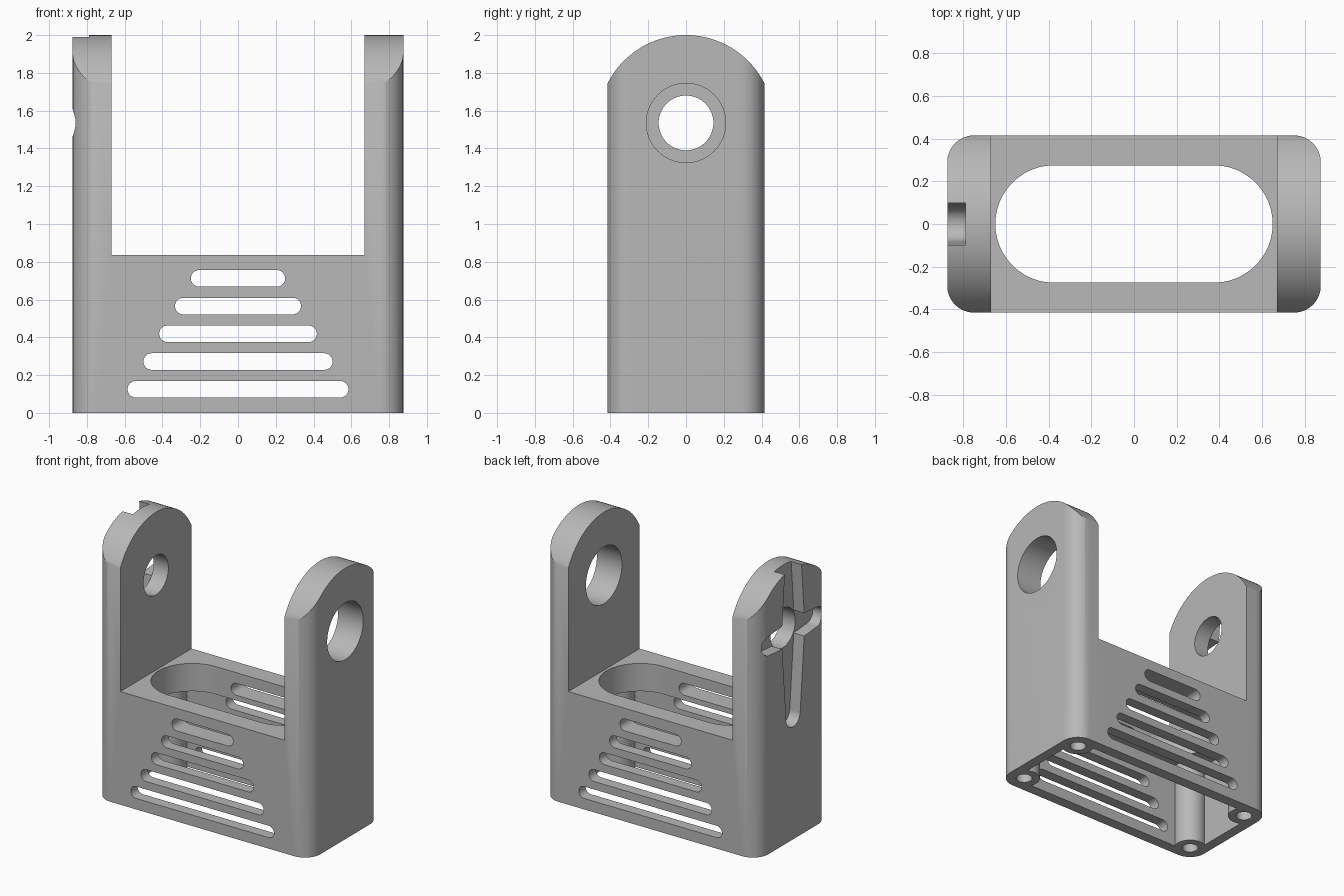
import bpy, bmesh
from math import sin, cos, pi, radians
from mathutils import Vector

cube = bpy.data.objects.get("Cube")
if cube:
    bpy.data.objects.remove(cube, do_unlink=True)

# Main sizes
HX, HY, CORNER = 0.875, 0.415, 0.125
ARM_X, DECK_Z, PIVOT_Z = 0.67, 0.835, 1.535
ARCH_R = 0.465


def arc(cx, cy, r, start, end, steps=16):
    return [(cx + r * cos(radians(start + (end - start) * i / steps)),
             cy + r * sin(radians(start + (end - start) * i / steps)))
            for i in range(steps + 1)]


def rounded_rect(hx, hy, r, steps=16):
    x, y = hx - r, hy - r
    return (arc(x, y, r, 0, 90, steps) + arc(-x, y, r, 90, 180, steps)
            + arc(-x, -y, r, 180, 270, steps) + arc(x, -y, r, 270, 360, steps))


def obround(half, r, cx=0, cy=0, steps=24):
    return arc(cx + half - r, cy, r, -90, 90, steps) + arc(cx - half + r, cy, r, 90, 270, steps)


def circle(cx, cy, r, steps=64):
    return arc(cx, cy, r, 0, 360, steps)[:-1]


def prism(name, outline, axis, low, high):
    """Extrude a closed 2D outline along an axis from low to high."""
    place = {"x": lambda a, b, t: (t, a, b),
             "y": lambda a, b, t: (a, t, b),
             "z": lambda a, b, t: (a, b, t)}[axis]
    bm = bmesh.new()
    face = bm.faces.new([bm.verts.new(place(a, b, low)) for a, b in outline])
    shift = Vector(place(0, 0, high)) - Vector(place(0, 0, low))
    top = bmesh.ops.extrude_face_region(bm, geom=[face], use_keep_orig=True)
    bmesh.ops.translate(bm, vec=shift,
                        verts=[v for v in top["geom"] if isinstance(v, bmesh.types.BMVert)])
    bmesh.ops.remove_doubles(bm, verts=bm.verts, dist=1e-5)
    bmesh.ops.recalc_face_normals(bm, faces=bm.faces)
    mesh = bpy.data.meshes.new(name)
    bm.to_mesh(mesh)
    bm.free()
    obj = bpy.data.objects.new(name, mesh)
    bpy.context.collection.objects.link(obj)
    return obj


def combine(target, tool, operation="DIFFERENCE"):
    mod = target.modifiers.new("cut", "BOOLEAN")
    mod.operation, mod.solver, mod.object = operation, "EXACT", tool
    bpy.context.view_layer.update()
    bpy.context.view_layer.objects.active = target
    bpy.ops.object.modifier_apply(modifier=mod.name)
    bpy.data.objects.remove(tool, do_unlink=True)


# Rounded block with arched arm tops
bracket = prism("pivot_bracket", rounded_rect(HX, HY, CORNER), "z", 0, 2.2)
arch = [(-0.6, -0.2), (0.6, -0.2), (0.6, PIVOT_Z)]
arch += arc(0, PIVOT_Z, ARCH_R, 0, 180, 64) + [(-0.6, PIVOT_Z)]
combine(bracket, prism("arch", arch, "x", -1.2, 1.2), "INTERSECT")

# Gap between the two arms
gap = [(-ARM_X, DECK_Z), (ARM_X, DECK_Z), (ARM_X, 2.4), (-ARM_X, 2.4)]
combine(bracket, prism("gap", gap, "y", -1, 1))

# Hollow base, leaving a screw boss in each corner
cavity = prism("cavity", rounded_rect(0.8, 0.335, 0.05, 6), "z", -0.2, 0.63)
corners = [(sx * (HX - CORNER), sy * (HY - CORNER)) for sx in (-1, 1) for sy in (-1, 1)]
for x, y in corners:
    combine(cavity, prism("boss", circle(x, y, 0.11, 48), "z", -0.4, 1))
combine(bracket, cavity)
for x, y in corners:
    combine(bracket, prism("screw_hole", circle(x, y, 0.055, 32), "z", -0.2, 0.4))

# Deck opening
combine(bracket, prism("deck_opening", obround(0.65, 0.275), "z", 0.5, 1.1))

# Vent slots, shorter towards the top, through front and back
for i in range(5):
    slot = obround(0.585 - 0.0838 * i, 0.044, 0, 0.125 + 0.1468 * i, 12)
    combine(bracket, prism("vent_slot", slot, "y", -1, 1))

# Pivot holes: wide in the left arm, narrow in the right
combine(bracket, prism("left_pivot", circle(0, PIVOT_Z, 0.21), "x", 0.5, 1.2))
combine(bracket, prism("right_pivot", circle(0, PIVOT_Z, 0.145), "x", -1.2, -0.5))

# Cross-shaped tapered recess on the outside of the right arm
for turn, length, hub, tip in ((-90, 0.705, 0.135, 0.082), (90, 0.75, 0.135, 0.08),
                               (0, 0.35, 0.095, 0.072), (180, 0.35, 0.095, 0.072)):
    c, s = cos(radians(turn)), sin(radians(turn))
    shape = [(0, hub), (0, -hub)] + arc(length - tip, 0, tip, -90, 90)
    shape = [(c * a - s * b, PIVOT_Z + s * a + c * b) for a, b in shape]
    combine(bracket, prism("recess_arm", shape, "x", -1.2, -0.79))

# Plain grey finish, smooth curves with crisp edges
grey = bpy.data.materials.new("plain_grey")
grey.use_nodes = True
colour = (0.48, 0.48, 0.48, 1)
grey.diffuse_color = colour
grey.node_tree.nodes["Principled BSDF"].inputs["Base Color"].default_value = colour
bracket.data.materials.clear()
bracket.data.materials.append(grey)
for poly in bracket.data.polygons:
    poly.material_index = 0
bpy.ops.object.select_all(action="DESELECT")
bracket.select_set(True)
bpy.context.view_layer.objects.active = bracket
bpy.ops.object.shade_smooth_by_angle(angle=radians(30))
